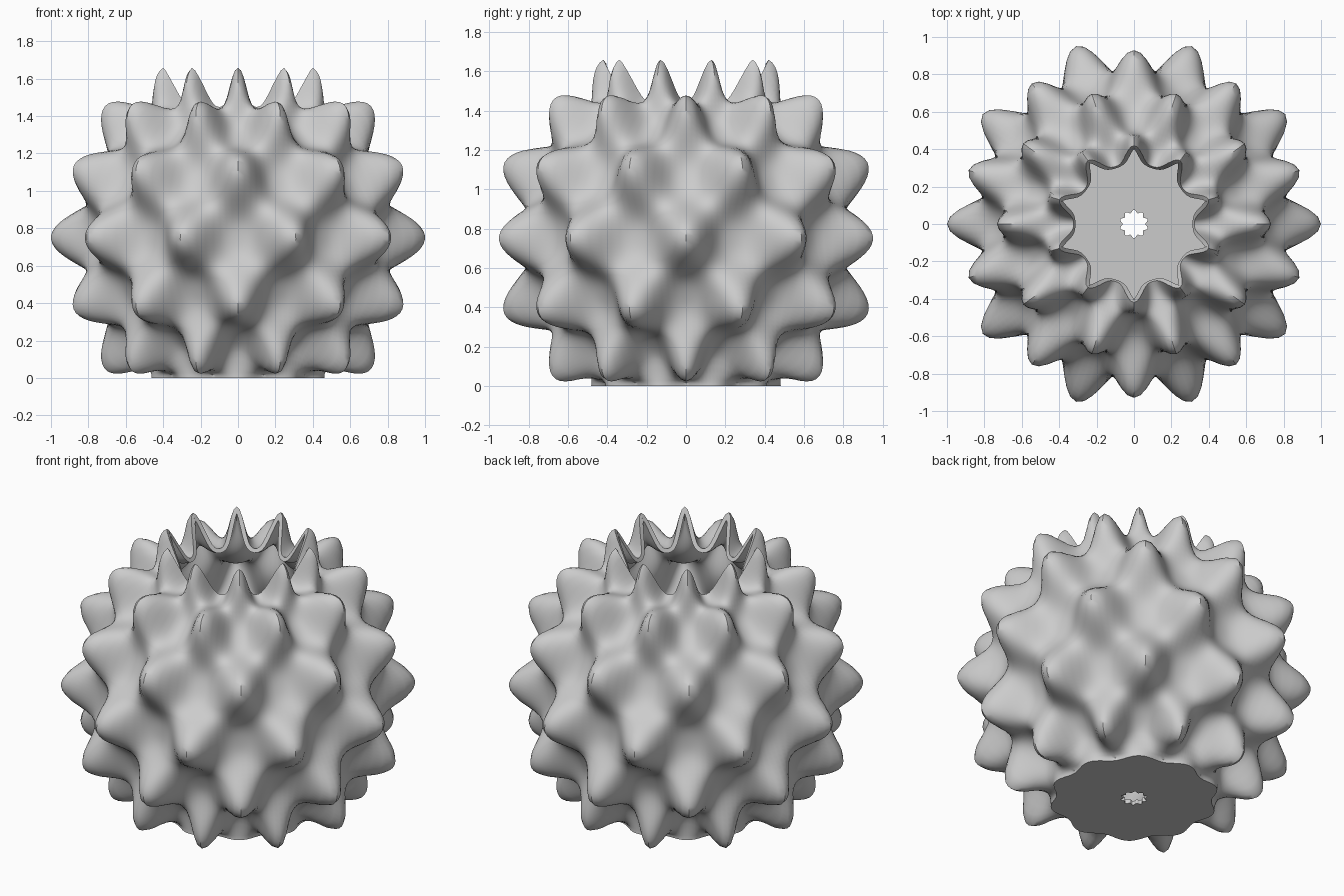
import bpy
import bmesh
from math import sin, cos, pi, radians

cube = bpy.data.objects.get("Cube")
if cube:
    bpy.data.objects.remove(cube, do_unlink=True)

COLUMNS = 160       # steps around
LOBES = 10          # bumps per row
CENTRE = 0.75       # height of the widest row
TOP, LOW, BASE = 65.2, -52, -58   # elevations in degrees


def row_phase(e):
    """Bump phase by elevation; the outer rows sit a little closer together."""
    a = abs(e)
    return pi * (a / 22.5 if a < 45 else 2 + (a - 45) / 20.2)


def wall_point(t, e):
    """Radius and height on the bumpy sphere, eased into the flat base."""
    c = cos(LOBES * t) * cos(row_phase(e))
    d = 0.84 + 0.115 * c + 0.045 * c * c
    r, z = d * cos(radians(e)), CENTRE + d * sin(radians(e))
    if e < LOW:
        k = (LOW - e) / (LOW - BASE)
        r += (base_radius(t) - r) * k
        z += (0 - z) * k
    return r, max(z, 0)


def base_radius(t):
    return 0.46 - 0.022 * cos(LOBES * t)


def hole_radius(t):
    return 0.068 - 0.008 * cos(LOBES * t)


# Rings of the profile, from the rim down to the drain hole
elevations = [TOP + (BASE - TOP) * i / 90 for i in range(91)]
rings = [lambda t, e=e: wall_point(t, e) for e in elevations]
for k in (0.03, 0.5, 1):
    rings.append(lambda t, k=k: (base_radius(t) * (1 - k) + hole_radius(t) * k, 0))

bm = bmesh.new()
grid = []
for ring in rings:
    row = []
    for j in range(COLUMNS):
        t = 2 * pi * j / COLUMNS
        r, z = ring(t)
        row.append(bm.verts.new((r * cos(t), r * sin(t), z)))
    grid.append(row)
for upper, lower in zip(grid, grid[1:]):
    for j in range(COLUMNS):
        n = (j + 1) % COLUMNS
        bm.faces.new((upper[j], lower[j], lower[n], upper[n]))
bm.normal_update()
mesh = bpy.data.meshes.new("bumpy_planter")
bm.to_mesh(mesh)
bm.free()

planter = bpy.data.objects.new("bumpy_planter", mesh)
bpy.context.collection.objects.link(planter)

# Plain grey clay
grey = bpy.data.materials.new("grey_clay")
grey.use_nodes = True
colour = (0.6, 0.6, 0.6, 1)
grey.diffuse_color = colour
grey.node_tree.nodes["Principled BSDF"].inputs["Base Color"].default_value = colour
mesh.materials.append(grey)

# Thin wall, grown inwards
wall = planter.modifiers.new("wall", 'SOLIDIFY')
wall.thickness = 0.025
wall.offset = -1

bpy.ops.object.select_all(action='DESELECT')
planter.select_set(True)
bpy.context.view_layer.objects.active = planter
bpy.ops.object.modifier_apply(modifier="wall")
bpy.ops.object.shade_smooth_by_angle(angle=radians(40))
